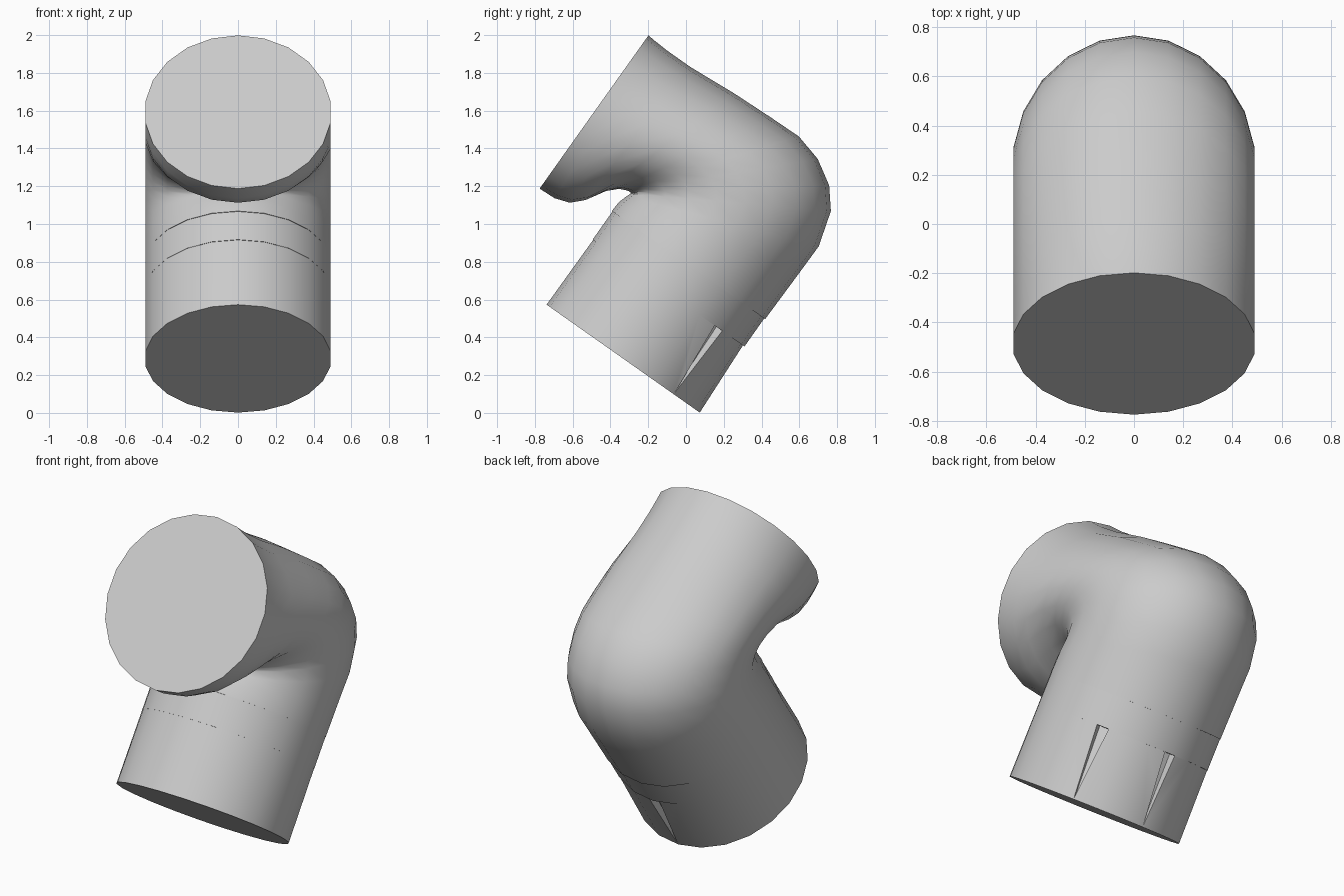
import bpy, bmesh
from math import sin, cos, pi, radians
from mathutils import Vector

if "Cube" in bpy.data.objects:
    bpy.data.objects.remove(bpy.data.objects["Cube"])

# The two pipe axes cross at CORNER; ALONG runs up the lower leg, BACK away from the upper mouth
CORNER = Vector((0, 0.242, 1.096))
ALONG = Vector((0, 0.576, 0.8175))
BACK = Vector((0, 0.8175, -0.576))
HALF_WIDTH = 0.495
SIDES = 22

grey = bpy.data.materials.new("pipe grey")
grey.use_nodes = True
grey.diffuse_color = (0.6, 0.6, 0.6, 1)
grey.node_tree.nodes["Principled BSDF"].inputs["Base Color"].default_value = (0.6, 0.6, 0.6, 1)


def place(a, b, x=0.0):
    return CORNER + ALONG * a + BACK * b + Vector((x, 0, 0))


def finish(bm, name):
    bmesh.ops.recalc_face_normals(bm, faces=bm.faces)
    mesh = bpy.data.meshes.new(name)
    bm.to_mesh(mesh)
    bm.free()
    mesh.materials.append(grey)
    obj = bpy.data.objects.new(name, mesh)
    bpy.context.collection.objects.link(obj)
    return obj


def select_only(obj):
    bpy.ops.object.select_all(action='DESELECT')
    obj.select_set(True)
    bpy.context.view_layer.objects.active = obj


def smooth(obj):
    select_only(obj)
    bpy.ops.object.shade_smooth_by_angle(angle=radians(35))


def loft(name, sections):
    """Capped tube through oval sections, each given by its outer and inner point."""
    bm = bmesh.new()
    rings = []
    for outer, inner in sections:
        p, q = place(*outer), place(*inner)
        mid, arm = (p + q) / 2, (p - q) / 2
        side = Vector((HALF_WIDTH, 0, 0))
        rings.append([bm.verts.new(mid + arm * cos(2 * pi * i / SIDES) + side * sin(2 * pi * i / SIDES))
                      for i in range(SIDES)])
    for r, s in zip(rings, rings[1:]):
        for i in range(SIDES):
            j = (i + 1) % SIDES
            bm.faces.new((r[i], r[j], s[j], s[i]))
    bm.faces.new(rings[0])
    bm.faces.new(rings[-1])
    return finish(bm, name)


# Elbow: pinched on the inside of the bend, round on the outside
elbow = loft("elbow", [
    ((-.388, .490), (-.388, -.503)),
    ((-.08, .497), (-.33, -.500)),
    ((.09, .500), (-.28, -.485)),
    ((.28, .445), (-.255, -.475)),
    ((.385, .36), (-.25, -.478)),
    ((.465, .23), (-.25, -.488)),
    ((.505, .08), (-.255, -.505)),
    ((.502, -.10), (-.27, -.540)),
    ((.494, -.34), (-.32, -.590)),
    ((.475, -.60), (-.42, -.650)),
    ((.475, -.75), (-.48, -.710)),
    ((.480, -.84), (-.507, -.79)),
    ((.484, -.88), (-.511, -.884))])
smooth(elbow)

# Collar between elbow and spigot
collar = loft("collar", [((-.57, .484), (-.57, -.499)), ((-.385, .484), (-.385, -.499))])
smooth(collar)

# Spigot with two tapering slots
spigot = loft("spigot", [((-.992, .492), (-.992, -.5)), ((-.57, .479), (-.57, -.496))])


def cut_slot(angle):
    bm = bmesh.new()
    corners = [(-.56, t, r) for t in (-.035, .035) for r in (.42, .55)]
    corners += [(-.985, 0, .48), (-.985, 0, .55)]
    for a, t, r in corners:
        bm.verts.new(place(a, r * cos(angle) - t * sin(angle), r * sin(angle) + t * cos(angle)))
    bmesh.ops.convex_hull(bm, input=bm.verts)
    cutter = finish(bm, "slot_cutter")
    cutter.hide_render = True
    mod = spigot.modifiers.new("slot", 'BOOLEAN')
    mod.operation = 'DIFFERENCE'
    mod.solver = 'EXACT'
    mod.object = cutter
    select_only(spigot)
    bpy.ops.object.modifier_apply(modifier=mod.name)
    bpy.data.objects.remove(cutter)


for angle in (0, radians(49)):
    cut_slot(angle)
smooth(spigot)
